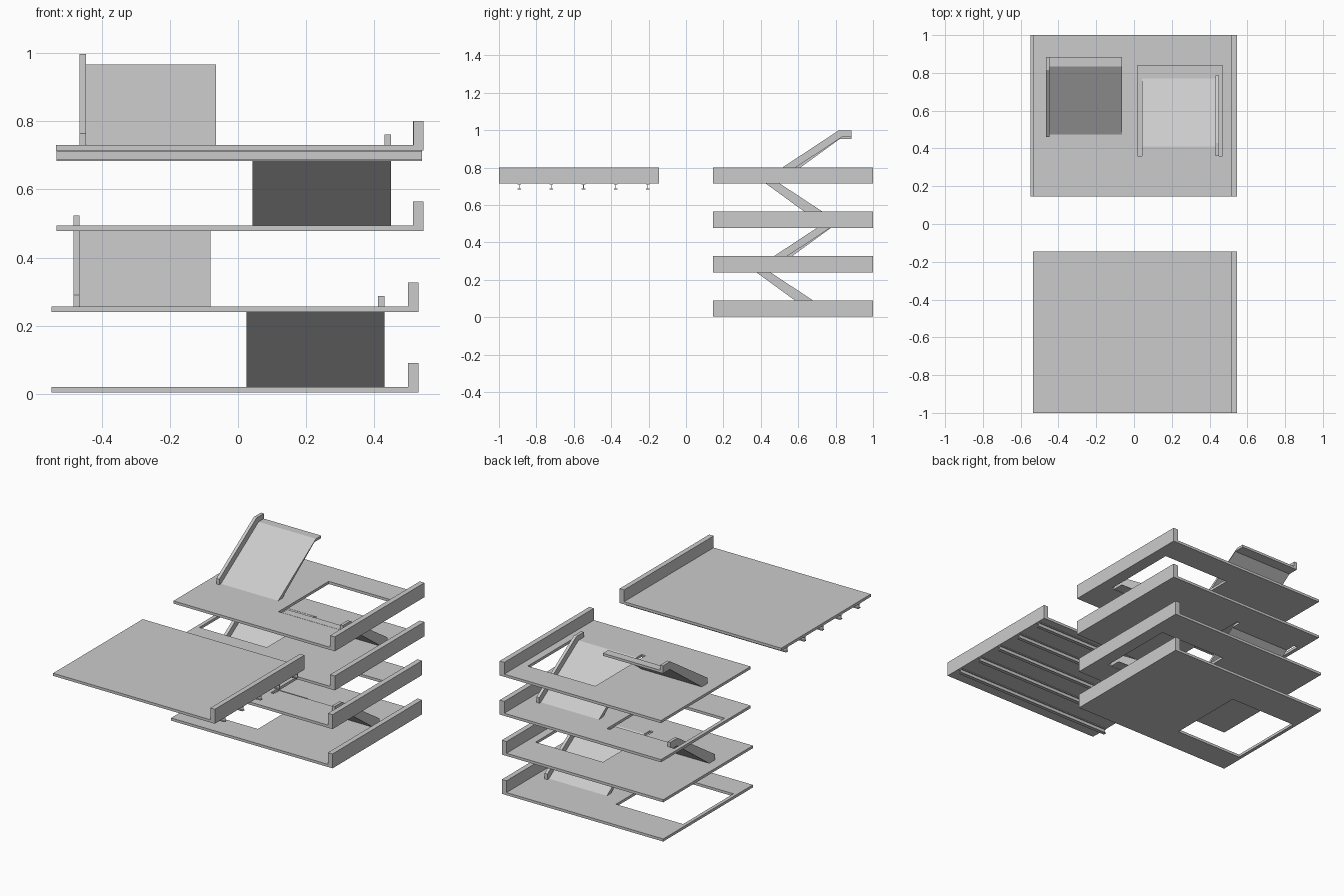
import bpy, bmesh
from mathutils import Vector

if "Cube" in bpy.data.objects:
    bpy.data.objects.remove(bpy.data.objects["Cube"])


def finish(name, bm):
    bmesh.ops.recalc_face_normals(bm, faces=bm.faces[:])
    me = bpy.data.meshes.new(name)
    bm.to_mesh(me)
    bm.free()
    ob = bpy.data.objects.new(name, me)
    bpy.context.collection.objects.link(ob)
    return ob


def extrude(bm, faces, vec):
    r = bmesh.ops.extrude_face_region(bm, geom=faces)
    verts = [g for g in r["geom"] if isinstance(g, bmesh.types.BMVert)]
    bmesh.ops.translate(bm, verts=verts, vec=Vector(vec))


def yz_prism(name, pts, x0, x1):
    """Extrude a side profile (y, z) from x0 to x1."""
    bm = bmesh.new()
    f = bm.faces.new([bm.verts.new((x0, y, z)) for y, z in pts])
    extrude(bm, [f], (x1 - x0, 0, 0))
    return finish(name, bm)


def box(name, x0, x1, y0, y1, z0, z1):
    return yz_prism(name, [(y0, z0), (y1, z0), (y1, z1), (y0, z1)], x0, x1)


def holed_slab(name, xs, ys, z0, z1):
    """3x3 grid of cells with the middle one left open."""
    bm = bmesh.new()
    v = [[bm.verts.new((x, y, z0)) for y in ys] for x in xs]
    faces = [bm.faces.new((v[i][j], v[i + 1][j], v[i + 1][j + 1], v[i][j + 1]))
             for i in range(3) for j in range(3) if (i, j) != (1, 1)]
    extrude(bm, faces, (0, 0, z1 - z0))
    return finish(name, bm)


def ramp(name, deck_x, curb_x, y, z, d):
    """Sloping deck with top landing and outer curb; d = climbing direction."""
    under = [(0.41, 0.222), (0.345, 0.222), (0.04, 0.0)]
    deck = [(0, 0), (0.36, 0.237), (0.41, 0.237)] + under
    curb = [(-0.015, 0), (-0.015, 0.034), (0.34, 0.268), (0.41, 0.268)] + under
    for part, prof, (a, b) in (("deck", deck, deck_x), ("curb", curb, curb_x)):
        yz_prism(f"{name}_{part}", [(y + d * p, z + q) for p, q in prof], a, b)


T = 0.016
Y0, Y1 = 0.145, 1.0

# parking floors: left edge, base height, hole x range, hole y range
floors = [(-0.548, 0.003, (-0.527, -0.078), (0.30, 0.78)),
          (-0.548, 0.240, (0.002, 0.452), (0.31, 0.79)),
          (-0.533, 0.478, (-0.510, -0.060), (0.36, 0.84)),
          (-0.533, 0.714, (0.018, 0.469), (0.36, 0.84))]
for n, (x, z, hx, hy) in enumerate(floors, 1):
    r = x + 1.078
    holed_slab(f"floor_{n}", (x, *hx, r - 0.031), (Y0, *hy, Y1), z, z + T)
    box(f"floor_{n}_parapet", r - 0.031, r, Y0, Y1, z, z + 0.087)

# ramps between floors
ramp("ramp_1", (0.025, 0.412), (0.412, 0.430), 0.72, 0.019, -1)
ramp("ramp_2", (-0.465, -0.081), (-0.484, -0.465), 0.43, 0.256, 1)
ramp("ramp_3", (0.043, 0.431), (0.431, 0.449), 0.77, 0.494, -1)
ramp("ramp_4", (-0.447, -0.064), (-0.466, -0.447), 0.475, 0.730, 1)

# roof deck laid out in front
box("roof_slab", -0.535, 0.515, -Y1, -Y0, 0.714, 0.730)
box("roof_parapet", 0.515, 0.545, -Y1, -Y0, 0.714, 0.801)

# I-beams under the roof
half = [(0.010, 0.684), (0.010, 0.688), (0.002, 0.688),
        (0.002, 0.710), (0.010, 0.710), (0.010, 0.714)]
profile = half + [(-p, q) for p, q in reversed(half)]
for i in range(5):
    y = -0.892 + i * 0.172
    yz_prism(f"roof_beam_{i + 1}", [(y + p, q) for p, q in profile], -0.533, 0.541)
